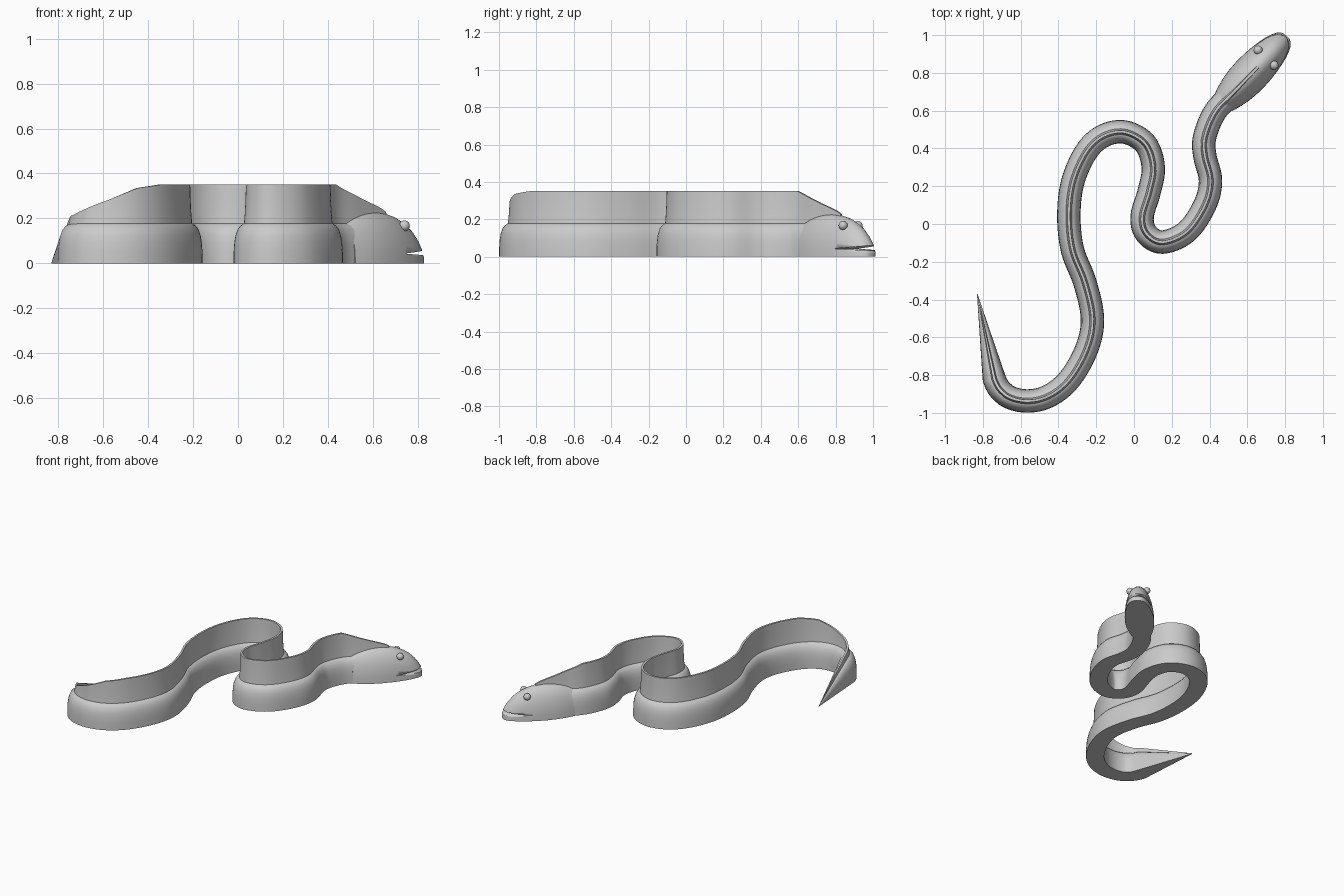
import bpy, bmesh, math
from mathutils import Vector

if "Cube" in bpy.data.objects:
    bpy.data.objects.remove(bpy.data.objects["Cube"])

# spine control points, tail to head: x, y, width scale, body height, fin top
SPINE = [(-0.83, -0.37, 0.02, 0.003, 0.004), (-0.74, -0.82, 1, 0.175, 0.21), (-0.68, -0.905, 1, 0.18, 0.24),
         (-0.57, -0.937, 1, 0.18, 0.285), (-0.45, -0.91, 1, 0.18, 0.335), (-0.34, -0.82, 1, 0.18, 0.352),
         (-0.25, -0.66, 1, 0.18, 0.352), (-0.22, -0.5, 1, 0.18, 0.352), (-0.26, -0.31, 1, 0.18, 0.352),
         (-0.325, -0.14, 1, 0.18, 0.352), (-0.345, 0.04, 1, 0.18, 0.352), (-0.325, 0.22, 1, 0.18, 0.352),
         (-0.255, 0.38, 1, 0.18, 0.352), (-0.165, 0.465, 1, 0.18, 0.352), (-0.05, 0.487, 1, 0.18, 0.352),
         (0.06, 0.425, 1, 0.18, 0.352), (0.102, 0.3, 1, 0.18, 0.352), (0.08, 0.17, 1, 0.18, 0.352),
         (0.043, 0.04, 1, 0.18, 0.352), (0.065, -0.05, 1, 0.18, 0.352), (0.15, -0.096, 1, 0.18, 0.352),
         (0.28, -0.04, 1, 0.18, 0.352), (0.375, 0.1, 1, 0.18, 0.352), (0.405, 0.23, 1, 0.18, 0.352),
         (0.375, 0.36, 1, 0.18, 0.352), (0.374, 0.46, 1, 0.18, 0.352), (0.43, 0.595, 1, 0.18, 0.352),
         (0.53, 0.70, 1, 0.18, 0.297), (0.655, 0.83, 1, 0.16, 0.228)]


def sample_spine(steps=6):
    out = []
    for i in range(len(SPINE) - 1):
        p0, p1, p2, p3 = (Vector(SPINE[min(max(i + k, 0), len(SPINE) - 1)][:2]) for k in (-1, 0, 1, 2))
        for s in range(steps + (i == len(SPINE) - 2)):
            t = s / steps
            # straight tail, Catmull-Rom elsewhere
            p = p1.lerp(p2, t) if i == 0 else 0.5 * (
                2 * p1 + (p2 - p0) * t + (2 * p0 - 5 * p1 + 4 * p2 - p3) * t * t
                + (3 * p1 - p0 - 3 * p2 + p3) * t ** 3)
            if i == 1:
                p = p.lerp(p1.lerp(p2, t), 0.5)
            vals = [a + (b - a) * t for a, b in zip(SPINE[i][2:], SPINE[i + 1][2:])]
            out.append((p, *vals))
    return out


def loft(name, rings, angle=35):
    """Skin a list of equal-sized closed rings and cap both ends."""
    bm = bmesh.new()
    vs = [[bm.verts.new(c) for c in r] for r in rings]
    n = len(vs[0])
    for a, b in zip(vs, vs[1:]):
        for j in range(n):
            bm.faces.new((a[j], a[(j + 1) % n], b[(j + 1) % n], b[j]))
    bm.faces.new(vs[0])
    bm.faces.new(vs[-1])
    bmesh.ops.recalc_face_normals(bm, faces=bm.faces)
    me = bpy.data.meshes.new(name)
    bm.to_mesh(me)
    bm.free()
    ob = bpy.data.objects.new(name, me)
    bpy.context.collection.objects.link(ob)
    smooth(ob, angle)
    return ob


def smooth(ob, angle=35):
    bpy.ops.object.select_all(action='DESELECT')
    ob.select_set(True)
    bpy.context.view_layer.objects.active = ob
    bpy.ops.object.shade_smooth_by_angle(angle=math.radians(angle))


def mirrored(half):
    return half + [(-x, z) for x, z in reversed(half)]


# body (flat-bottomed dome) and the thin fin standing on it
BODY = mirrored([(0.062, 0), (0.0615, 0.3), (0.059, 0.5), (0.054, 0.68), (0.045, 0.83), (0.032, 0.93), (0.016, 0.99)])
stations = sample_spine()
body_rings, fin_rings = [], []
for i, (p, w, h, top) in enumerate(stations):
    t = (stations[min(i + 1, len(stations) - 1)][0] - stations[max(i - 1, 0)][0]).normalized()
    side = Vector((t.y, -t.x))
    def place(x, z):
        q = p + side * x
        return (q.x, q.y, z)
    body_rings.append([place(x * w, z * h) for x, z in BODY])
    fin = mirrored([(0.017, h * 0.9), (0.012, h + (top - h) * 0.25), (0.009, h + (top - h) * 0.6), (0.007, top)])
    fin_rings.append([place(x * w, z) for x, z in fin])
loft("body", body_rings)
loft("back_fin", fin_rings)

# head: dome sections along its own axis
ORIGIN, AX = Vector((0.475, 0.645, 0)), Vector((0.69, 0.724, 0)).normalized()
SIDE, UP = Vector((AX.y, -AX.x, 0)), Vector((0, 0, 1))


def head_point(t, s, z):
    return ORIGIN + AX * t + SIDE * s + UP * z


HEAD = [(0, 0.066, 0.183), (0.04, 0.078, 0.2), (0.09, 0.09, 0.215), (0.14, 0.097, 0.224), (0.2, 0.1, 0.227),
        (0.26, 0.098, 0.22), (0.31, 0.093, 0.207), (0.36, 0.085, 0.184), (0.4, 0.076, 0.157),
        (0.435, 0.064, 0.122), (0.46, 0.051, 0.088), (0.475, 0.037, 0.064), (0.483, 0.02, 0.05)]
N = 18
arc = [(math.cos(math.pi * k / N), math.sin(math.pi * k / N) ** 0.95 if 0 < k < N else 0) for k in range(N + 1)]
head = loft("head", [[head_point(t, c * w, s * h) for c, s in arc] for t, w, h in HEAD])

# mouth: wedge cut through the snout
wedge = [(0.29, 0.043), (0.6, 0.029), (0.6, 0.068)]
cutter = loft("mouth_cutter", [[head_point(t, s, z) for t, z in wedge] for s in (-0.2, 0.2)])
cutter.hide_render = True
cutter.hide_set(True)
mod = head.modifiers.new("mouth", 'BOOLEAN')
mod.operation, mod.solver, mod.object = 'DIFFERENCE', 'EXACT', cutter

# eyes
for label, s in (("left", -1), ("right", 1)):
    bpy.ops.mesh.primitive_uv_sphere_add(segments=20, ring_count=12, radius=0.024,
                                         location=head_point(0.325, s * 0.058, 0.167))
    eye = bpy.context.object
    eye.name = label + "_eye"
    smooth(eye)
